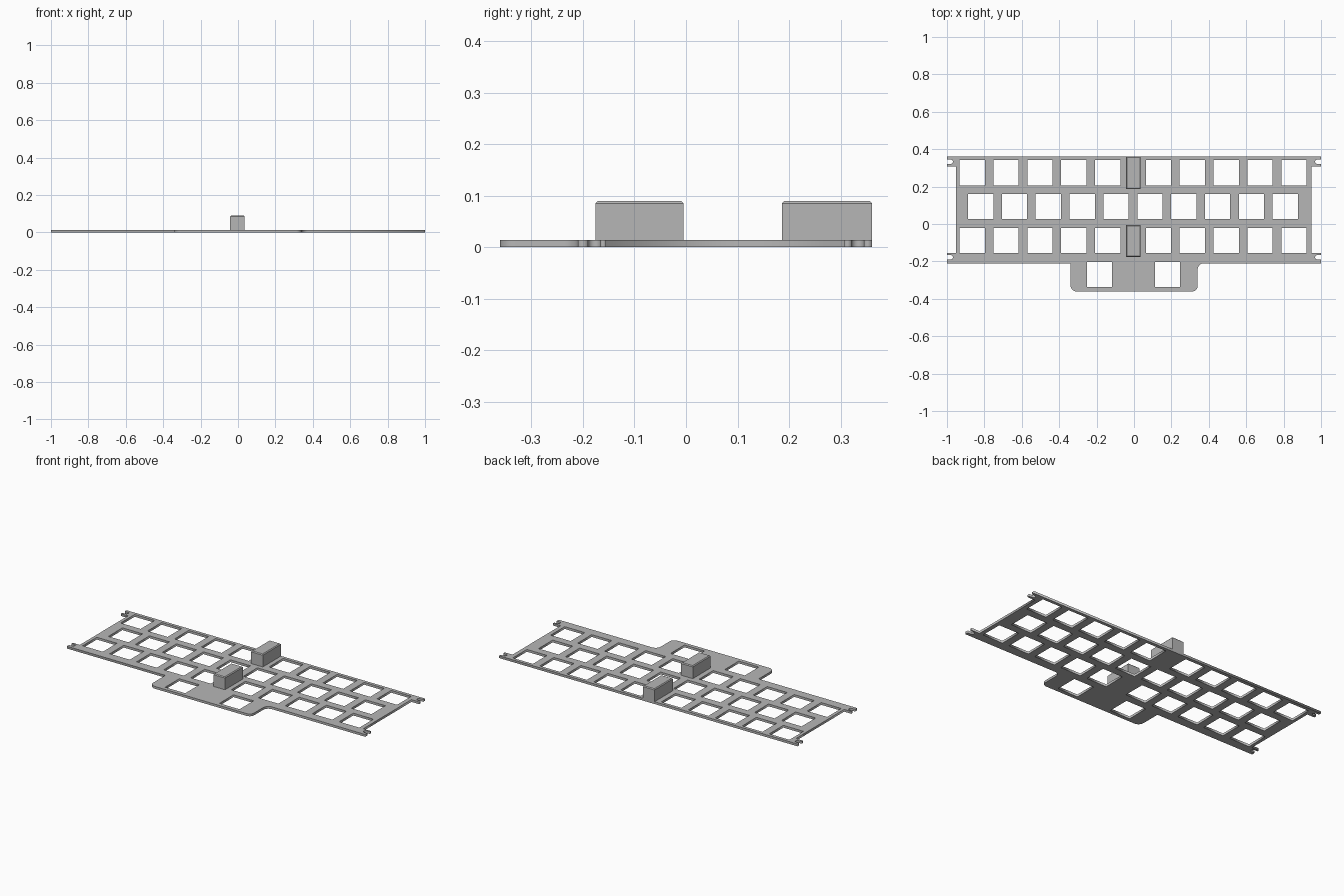
import bpy, bmesh
from math import cos, sin, radians

cube = bpy.data.objects.get("Cube")
if cube:
    bpy.data.objects.remove(cube, do_unlink=True)

THICK = 0.014
PITCH = 0.181
HOLE = 0.135
NOTCH_R = 0.012

grey = bpy.data.materials.new("grey")
grey.use_nodes = True
grey.diffuse_color = (0.47, 0.47, 0.47, 1)
bsdf = next(n for n in grey.node_tree.nodes if n.type == "BSDF_PRINCIPLED")
bsdf.inputs["Base Color"].default_value = grey.diffuse_color


def arc(cx, cy, r, a0, a1, n=8):
    angles = [radians(a0 + (a1 - a0) * i / n) for i in range(n + 1)]
    return [(cx + r * cos(a), cy + r * sin(a)) for a in angles]


def notch(side, yc):
    """Rounded slot in the end of a tab; runs upward on +x, downward on -x."""
    if side > 0:
        curve = arc(0.98, yc, NOTCH_R, 270, 90)
    else:
        curve = arc(-0.98, yc, NOTCH_R, 90, -90)
    return [(side, curve[0][1])] + curve + [(side, curve[-1][1])]


def rect(cx, cy, size):
    h = size / 2
    return [(cx - h, cy - h), (cx - h, cy + h), (cx + h, cy + h), (cx + h, cy - h)]


def finish(bm, name):
    bmesh.ops.recalc_face_normals(bm, faces=bm.faces)
    mesh = bpy.data.meshes.new(name)
    bm.to_mesh(mesh)
    bm.free()
    mesh.materials.append(grey)
    obj = bpy.data.objects.new(name, mesh)
    bpy.context.collection.objects.link(obj)
    return obj


# Plate outline, counter-clockwise from the front lobe
back, front, lobe = 0.361, -0.21, 0.34
outline = [(-lobe, front)]
outline += arc(-lobe + 0.035, -back + 0.035, 0.035, 180, 270)
outline += arc(lobe - 0.03, -back + 0.03, 0.03, 270, 360)
outline += arc(lobe + 0.035, front - 0.035, 0.035, 180, 90)
outline += [(1, front)] + notch(1, -0.178) + [(1, -0.155), (0.948, -0.155)]
outline += [(0.948, 0.307), (1, 0.307)] + notch(1, 0.333) + [(1, back)]
outline += [(-1, back)] + notch(-1, 0.333) + [(-1, 0.307), (-0.952, 0.307)]
outline += [(-0.952, -0.155), (-1, -0.155)] + notch(-1, -0.178) + [(-1, front)]

# Key openings: two split rows, one staggered row, two in the lobe
loops = [outline]
for y in (0.274, -0.088):
    for i in range(5):
        loops.append(rect(-0.865 + i * PITCH, y, HOLE))
        loops.append(rect(0.131 + i * PITCH, y, HOLE))
for i in range(10):
    loops.append(rect(-0.82 + i * PITCH, 0.093, HOLE))
for x in (-0.185, 0.179):
    loops.append(rect(x, -0.27, HOLE))

# Fill the profile as a flat curve, extrude it, and keep it as a mesh
curve = bpy.data.curves.new("plate_profile", "CURVE")
curve.dimensions = "2D"
curve.fill_mode = "BOTH"
curve.extrude = THICK / 2
for pts in loops:
    spline = curve.splines.new("POLY")
    spline.points.add(len(pts) - 1)
    for p, (x, y) in zip(spline.points, pts):
        p.co = (x, y, 0, 1)
    spline.use_cyclic_u = True
profile = bpy.data.objects.new("plate_profile", curve)
bpy.context.collection.objects.link(profile)
bpy.context.view_layer.update()
evaluated = profile.evaluated_get(bpy.context.evaluated_depsgraph_get())
bm = bmesh.new()
bm.from_mesh(evaluated.to_mesh())
evaluated.to_mesh_clear()
bpy.data.objects.remove(profile, do_unlink=True)
bmesh.ops.remove_doubles(bm, verts=bm.verts, dist=1e-5)
bmesh.ops.translate(bm, verts=bm.verts, vec=(0, 0, THICK / 2))
finish(bm, "key_plate")


# Upright blocks with chamfered top edges
def block(name, y0, y1, top=0.09):
    bm = bmesh.new()
    bmesh.ops.create_cube(bm, size=1)
    bmesh.ops.scale(bm, vec=(0.078, y1 - y0, top - THICK), verts=bm.verts)
    bmesh.ops.translate(bm, vec=(-0.003, (y0 + y1) / 2, (top + THICK) / 2), verts=bm.verts)
    edges = [e for e in bm.edges if all(v.co.z > top - 0.001 for v in e.verts)]
    bmesh.ops.bevel(bm, geom=edges, offset=0.005, segments=1, affect="EDGES")
    finish(bm, name)


block("back_block", 0.186, 0.361)
block("front_block", -0.176, -0.005)
